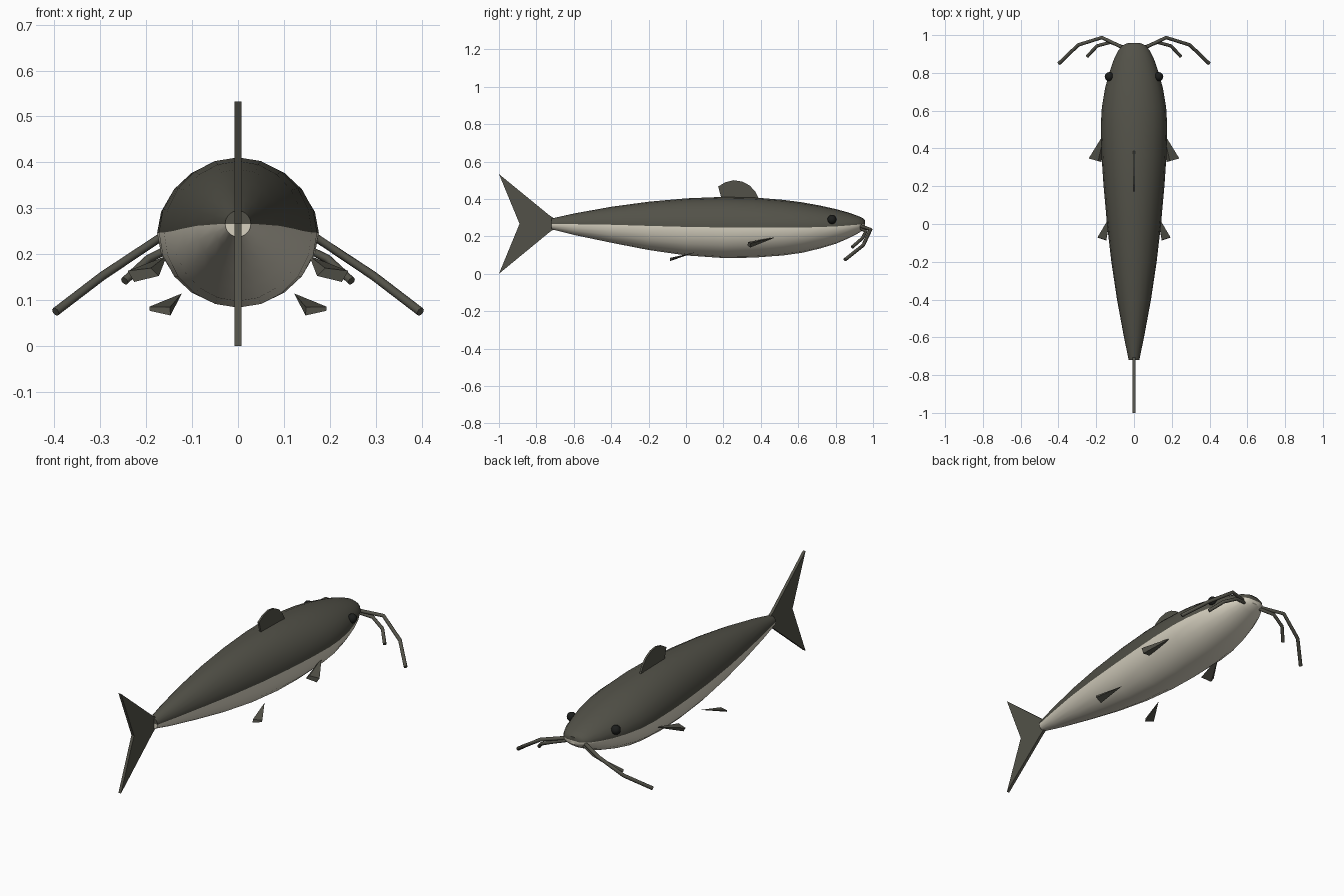
import bpy, bmesh, math
from mathutils import Vector

cube = bpy.data.objects.get("Cube")
if cube:
    bpy.data.objects.remove(cube)


def material(name, rgb):
    m = bpy.data.materials.new(name)
    m.use_nodes = True
    m.diffuse_color = (*rgb, 1)
    m.node_tree.nodes["Principled BSDF"].inputs["Base Color"].default_value = (*rgb, 1)
    return m


DARK = material("dark olive skin", (0.085, 0.083, 0.065))
PALE = material("pale belly", (0.68, 0.64, 0.53))
BLACK = material("black eye", (0.012, 0.013, 0.012))


def finish(name, bm, mats, smooth=None):
    bmesh.ops.recalc_face_normals(bm, faces=bm.faces)
    mesh = bpy.data.meshes.new(name)
    bm.to_mesh(mesh)
    bm.free()
    for m in mats:
        mesh.materials.append(m)
    ob = bpy.data.objects.new(name, mesh)
    bpy.context.collection.objects.link(ob)
    if smooth:
        bpy.ops.object.select_all(action="DESELECT")
        ob.select_set(True)
        bpy.context.view_layer.objects.active = ob
        bpy.ops.object.shade_smooth_by_angle(angle=math.radians(smooth))
    return ob


def loft(bm, rings, caps=True):
    """Skin a list of vertex rings; returns faces with their place on the ring."""
    n = len(rings[0])
    made = []
    for a, b in zip(rings, rings[1:]):
        for i in range(n):
            j = (i + 1) % n
            made.append((bm.faces.new((a[i], a[j], b[j], b[i])), i))
    for ring in (rings[0], rings[-1]) if caps else ():
        mid = sum((v.co for v in ring), Vector()) / n
        hub = bm.verts.new(mid)
        for i in range(n):
            made.append((bm.faces.new((ring[i], ring[(i + 1) % n], hub)), i))
    return made


# Body: station y, half width, top z, bottom z
SIDES = 20
stations = [
    (-0.72, 0.028, 0.295, 0.238), (-0.6, 0.053, 0.322, 0.208),
    (-0.4, 0.09, 0.358, 0.166), (-0.2, 0.12, 0.385, 0.127),
    (0, 0.143, 0.403, 0.098), (0.2, 0.161, 0.411, 0.084),
    (0.36, 0.172, 0.408, 0.086), (0.52, 0.176, 0.395, 0.098),
    (0.62, 0.17, 0.382, 0.112), (0.72, 0.153, 0.364, 0.136),
    (0.8, 0.131, 0.346, 0.16), (0.87, 0.107, 0.327, 0.19),
    (0.92, 0.082, 0.309, 0.216), (0.945, 0.062, 0.298, 0.232),
    (0.957, 0.035, 0.285, 0.245)]
bm = bmesh.new()
rings = []
for y, w, top, low in stations:
    mid, h = (top + low) / 2, (top - low) / 2
    angles = [2 * math.pi * i / SIDES for i in range(SIDES)]
    rings.append([bm.verts.new((w * math.cos(a), y, mid + h * math.sin(a))) for a in angles])
for face, i in loft(bm, rings):
    face.material_index = 0 if i < SIDES // 2 else 1
finish("body", bm, [DARK, PALE], 40)


# Upright fins: flat outlines in the y-z plane
def plate(name, outline, thick):
    bm = bmesh.new()
    sides = [[bm.verts.new((x, y, z)) for y, z in outline] for x in (-thick / 2, thick / 2)]
    loft(bm, sides, caps=False)
    for s in sides:
        bm.faces.new(s)
    finish(name, bm, [DARK])


plate("tail_fin", [(-0.69, 0.286), (-0.73, 0.312), (-1, 0.533), (-0.89, 0.267),
                   (-1, 0), (-0.73, 0.222), (-0.69, 0.248)], 0.015)
plate("back_fin", [(0.19, 0.4), (0.172, 0.466), (0.21, 0.489), (0.255, 0.5), (0.3, 0.493),
                   (0.34, 0.472), (0.37, 0.44), (0.39, 0.4)], 0.01)


# Paired fins: slim pyramids with the point forward
def blade(name, side, tip, base):
    bm = bmesh.new()
    p = bm.verts.new((side * tip[0], tip[1], tip[2]))
    b = [bm.verts.new((side * x, y, z)) for x, y, z in base]
    bm.faces.new(b)
    for i in range(len(b)):
        bm.faces.new((b[i], b[(i + 1) % len(b)], p))
    finish(name, bm, [DARK])


# Whiskers: round tubes swept along a bent path
def whisker(name, side, path, r=0.0095, n=10):
    pts = [Vector((side * x, y, z)) for x, y, z in path]
    bm = bmesh.new()
    rings = []
    for i, p in enumerate(pts):
        a = (p - pts[i - 1]).normalized() if i else Vector()
        b = (pts[i + 1] - p).normalized() if i + 1 < len(pts) else Vector()
        d = (a + b).normalized()
        u = d.cross(Vector((0, 0, 1))).normalized()
        v = d.cross(u)
        rings.append([bm.verts.new(p + r * (u * math.cos(t) + v * math.sin(t)))
                      for t in (2 * math.pi * k / n for k in range(n))])
    loft(bm, rings)
    finish(name, bm, [DARK], 50)


for label, s in (("left", 1), ("right", -1)):
    blade(label + "_chest_fin", s, (0.155, 0.485, 0.197),
          [(0.24, 0.347, 0.164), (0.226, 0.343, 0.14), (0.172, 0.328, 0.153), (0.19, 0.333, 0.17)])
    blade(label + "_belly_fin", s, (0.122, 0.05, 0.115),
          [(0.193, -0.07, 0.086), (0.192, -0.072, 0.077), (0.147, -0.087, 0.067), (0.148, -0.085, 0.085)])
    whisker(label + "_long_whisker", s, [(0.04, 0.925, 0.258), (0.17, 0.987, 0.236),
                                         (0.295, 0.948, 0.153), (0.397, 0.85, 0.075)])
    whisker(label + "_short_whisker", s, [(0.04, 0.93, 0.247), (0.125, 0.962, 0.225),
                                          (0.195, 0.943, 0.19), (0.247, 0.888, 0.142)], 0.009)
    # Eye
    bm = bmesh.new()
    bmesh.ops.create_uvsphere(bm, u_segments=16, v_segments=10, radius=0.024)
    bmesh.ops.translate(bm, verts=bm.verts, vec=(s * 0.131, 0.78, 0.29))
    finish(label + "_eye", bm, [BLACK], 60)
